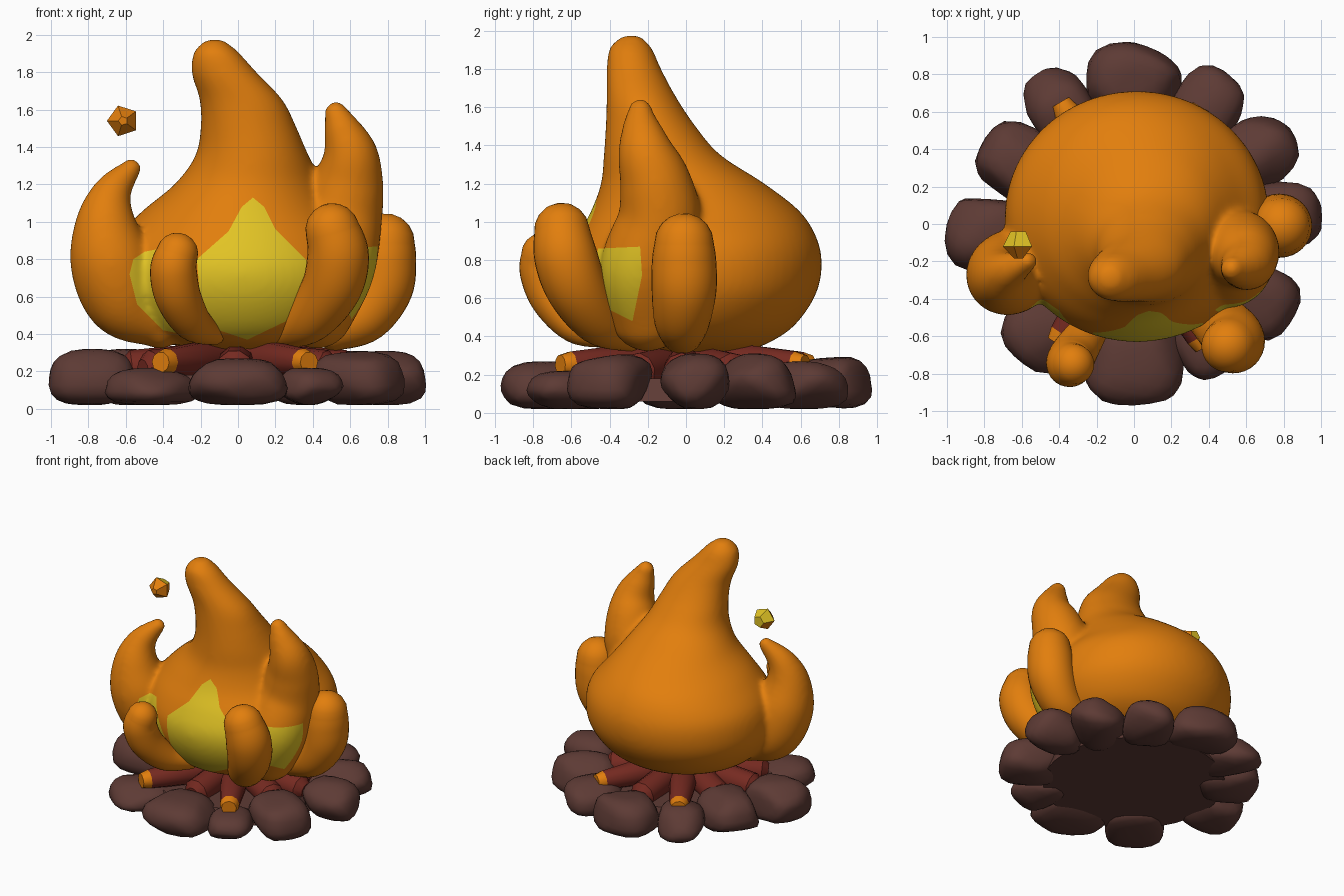
import bpy, bmesh, math, random
from mathutils import Vector, Quaternion

random.seed(11)
if "Cube" in bpy.data.objects:
    bpy.data.objects.remove(bpy.data.objects["Cube"])


def material(name, rgb):
    m = bpy.data.materials.new(name)
    m.use_nodes = True
    m.diffuse_color = (*rgb, 1)
    bsdf = next(n for n in m.node_tree.nodes if n.type == 'BSDF_PRINCIPLED')
    bsdf.inputs["Base Color"].default_value = (*rgb, 1)
    bsdf.inputs["Roughness"].default_value = 0.8
    return m


ORANGE = material("flame orange", (0.76, 0.21, 0.004))
YELLOW = material("flame yellow", (0.76, 0.55, 0.018))
STONE = material("stone brown", (0.11, 0.043, 0.035))
WOOD = material("log red", (0.18, 0.023, 0.015))


def make(name, bm, mats, smooth=True):
    me = bpy.data.meshes.new(name)
    bmesh.ops.recalc_face_normals(bm, faces=bm.faces)
    for f in bm.faces:
        f.smooth = smooth
    bm.to_mesh(me)
    bm.free()
    for m in mats:
        me.materials.append(m)
    ob = bpy.data.objects.new(name, me)
    bpy.context.collection.objects.link(ob)
    return ob


def spline(rows, steps=6):
    """Catmull-Rom through rows of equal length."""
    rows = [Vector(r) for r in rows]
    pts = [rows[0]] + rows + [rows[-1]]
    out = []
    for a, b, c, d in zip(pts, pts[1:], pts[2:], pts[3:]):
        for i in range(steps):
            t = i / steps
            out.append(b + (c - a) * t / 2 + (2 * a - 5 * b + 4 * c - d) * t * t / 2
                       + (3 * b - a - 3 * c + d) * t ** 3 / 2)
    return out + [rows[-1]]


def skin(bm, rings):
    loops = [[bm.verts.new(p) for p in ring] for ring in rings]
    for lo, hi in zip(loops, loops[1:]):
        for i in range(len(lo)):
            j = (i + 1) % len(lo)
            bm.faces.new((lo[i], lo[j], hi[j], hi[i]))
    bm.faces.new(loops[0][::-1])
    bm.faces.new(loops[-1])


def circle(n, turn=0.0):
    return [(math.cos(2 * math.pi * i / n + turn), math.sin(2 * math.pi * i / n + turn))
            for i in range(n)]


def tongue(bm, path, n=32):
    """Round tube through (x, y, z, radius) points with domed ends."""
    pts = [(Vector(p[:3]), p[3]) for p in spline(path)]
    tans = [(pts[min(i + 1, len(pts) - 1)][0] - pts[max(i - 1, 0)][0]).normalized()
            for i in range(len(pts))]
    domes = [math.radians(a) for a in (20, 40, 60, 80)]
    first, last = pts[0], pts[-1]
    start = [(first[0] - tans[0] * first[1] * math.sin(a), first[1] * math.cos(a), tans[0])
             for a in reversed(domes)]
    end = [(last[0] + tans[-1] * last[1] * math.sin(a), last[1] * math.cos(a), tans[-1])
           for a in domes]
    rings = []
    for c, r, t in start + [(p, r, t) for (p, r), t in zip(pts, tans)] + end:
        q = Vector((0, 0, 1)).rotation_difference(t)
        rings.append([c + q @ Vector((x * r, y * r, 0)) for x, y in circle(n)])
    skin(bm, rings)


def inside(u, v, poly):
    hit = False
    for (a, b), (c, d) in zip(poly, poly[1:] + poly[:1]):
        if (b > v) != (d > v) and u < (c - a) * (v - b) / (d - b) + a:
            hit = not hit
    return hit


def paint_patch(bm, poly, axis, side, index):
    """Cut an outline, drawn across one axis (0 = x, 1 = y), into the surface and colour it."""
    across = 1 - axis
    for (a, b), (c, d) in zip(poly, poly[1:] + poly[:1]):
        near = [f for f in bm.faces if side * f.calc_center_median()[across] > .15
                and min(a, c) - .03 < f.calc_center_median()[axis] < max(a, c) + .03
                and min(b, d) - .03 < f.calc_center_median().z < max(b, d) + .03]
        geom = set(near)
        for f in near:
            geom.update(f.verts, f.edges)
        point, normal = Vector((0, 0, b)), Vector((0, 0, c - a))
        point[axis], normal[axis] = a, b - d
        bmesh.ops.bisect_plane(bm, geom=list(geom), dist=1e-5, plane_co=point,
                               plane_no=normal.normalized())
    for f in bm.faces:
        p = f.calc_center_median()
        if side * p[across] > .15 and inside(p[axis], p.z, poly):
            f.material_index = index


# Main fire: levels of (z, x min, x max, y min, y max)
levels = [(.32, -.2, .24, -.25, .3), (.36, -.42, .45, -.42, .42), (.45, -.57, .6, -.53, .56),
          (.6, -.67, .7, -.61, .67), (.75, -.69, .72, -.63, .71), (.9, -.65, .68, -.58, .69),
          (1.05, -.52, .56, -.5, .6), (1.2, -.34, .46, -.445, .41), (1.35, -.23, .38, -.43, .18),
          (1.5, -.2, .315, -.42, .05), (1.65, -.205, .24, -.415, -.05), (1.8, -.25, .1, -.415, -.13),
          (1.91, -.235, 0, -.4, -.18), (1.975, -.17, -.08, -.33, -.24)]
bm = bmesh.new()
skin(bm, [[((a + b) / 2 + x * (b - a) / 2, (c + d) / 2 + y * (d - c) / 2, z) for x, y in circle(64)]
          for z, a, b, c, d in spline(levels)])
# Two tall side tongues that melt into the main fire
tongue(bm, [(.42, -.2, .52, .2), (.5, -.22, .75, .23), (.55, -.14, 1.0, .22),
            (.59, -.16, 1.2, .19), (.6, -.21, 1.36, .15), (.555, -.235, 1.5, .1),
            (.525, -.24, 1.58, .065)])
tongue(bm, [(-.42, -.2, .45, .13), (-.6, -.23, .58, .21), (-.68, -.27, .8, .22),
            (-.705, -.28, 1.0, .165), (-.67, -.25, 1.16, .105), (-.57, -.2, 1.285, .055)])
fire = make("main_fire", bm, [ORANGE, YELLOW])
remesh = fire.modifiers.new("blend", 'REMESH')
remesh.mode = 'VOXEL'
remesh.voxel_size = 0.018
relax = fire.modifiers.new("relax", 'SMOOTH')
relax.factor = 0.5
relax.iterations = 14
blended = bpy.data.meshes.new_from_object(
    fire.evaluated_get(bpy.context.evaluated_depsgraph_get()))
fire.modifiers.clear()
fire.data = blended

# Yellow glow areas: two outlined from the front, one from the left side
glow_centre = [(-.22, .8), (-.05, .95), (.02, 1.08), (.08, 1.13), (.14, 1.08), (.2, .96),
               (.37, .79), (.36, .6), (.28, .48), (.05, .37), (-.1, .42), (-.2, .56)]
glow_right = [(-.58, .72), (-.56, .8), (-.5, .84), (-.4, .86), (-.3, .7), (-.2, .5),
              (-.2, .38), (-.4, .42), (-.54, .56)]
glow_left = [(-.48, .75), (-.46, .86), (-.24, .87), (-.23, .72), (-.28, .48), (-.42, .55)]
bm = bmesh.new()
bm.from_mesh(blended)
paint_patch(bm, glow_centre, 0, -1, 1)
paint_patch(bm, glow_right, 0, -1, 1)
paint_patch(bm, glow_left, 1, 1, 1)
for f in bm.faces:
    f.smooth = True
bm.to_mesh(blended)
bm.free()

# Small separate tongues around the front and left
tongues = {
    "front_right_flame": [(-.13, -.42, .4, .06), (-.24, -.57, .46, .1), (-.32, -.69, .6, .122),
                          (-.345, -.745, .74, .125), (-.325, -.75, .83, .112)],
    "front_left_flame": [(.24, -.3, .4, .08), (.38, -.45, .48, .13), (.5, -.57, .65, .16),
                         (.535, -.63, .82, .165), (.505, -.65, .955, .145)],
    "left_flame": [(.52, -.02, .43, .12), (.67, -.02, .5, .15), (.765, -.01, .65, .17),
                   (.785, -.01, .8, .168), (.79, -.01, .89, .155)],
}
for name, path in tongues.items():
    bm = bmesh.new()
    tongue(bm, path)
    make(name, bm, [ORANGE])

# Floating spark: a five-sided gem
bm = bmesh.new()
skin(bm, [[(-.615 + a * r, -.11 + y, 1.54 + b * r) for a, b in circle(5, math.pi)]
          for y, r in ((-.075, .025), (-.01, .086), (.07, .045))])
bmesh.ops.recalc_face_normals(bm, faces=bm.faces)
for f in bm.faces:
    f.material_index = int(f.normal.y > .3 and f.normal.z > -.3 and f.normal.x < .5)
make("spark", bm, [ORANGE, YELLOW], smooth=False)

# Ring of stones: x, y, half length around the ring, half depth, top height
stones = [(0, .81, .25, .16, .3), (.41, .66, .18, .17, .27), (.68, .39, .19, .19, .31),
          (.84, .05, .18, .16, .31), (.68, -.41, .2, .19, .31), (.4, -.67, .16, .15, .22),
          (0, -.78, .26, .19, .27), (-.49, -.58, .21, .19, .22), (-.83, -.05, .2, .18, .32),
          (-.64, .34, .2, .19, .32), (-.42, .66, .17, .17, .27)]
inward = .05
for i, (x, y, along, depth, top) in enumerate(stones):
    bm = bmesh.new()
    bmesh.ops.create_icosphere(bm, subdivisions=3, radius=1)
    bumps = [(Vector([random.uniform(-1, 1) for _ in range(3)]).normalized(),
              random.uniform(.75, .95)) for _ in range(6)]
    turn = Quaternion((0, 0, 1), math.atan2(y, x) + math.pi / 2)
    centre = Vector((x, y, 0)) - Vector((x, y, 0)).normalized() * inward
    centre.z = top / 2 + .01
    for v in bm.verts:
        p = v.co / sum(abs(c) ** 3 for c in v.co) ** (1 / 3)
        for axis, cut in bumps:
            p -= axis * max(0, p.dot(axis) - cut) * .6
        taper = 1 - .1 * p.z
        p = Vector((p.x * along * taper, p.y * (depth + inward) * taper, p.z * (top - .02) / 2))
        v.co = turn @ p + centre
    make(f"stone_{i + 1}", bm, [STONE])

# Hearth floor joining the stones
bm = bmesh.new()
bmesh.ops.create_cone(bm, cap_ends=True, segments=32, radius1=.66, radius2=.62, depth=.12)
bmesh.ops.translate(bm, verts=bm.verts, vec=(0, 0, .12))
make("hearth_floor", bm, [STONE], smooth=False)

# Logs leaning in to the middle: long ones show glowing cut ends, short ones sit behind stones
logs = [(-123, .76), (-60, .76), (60, .72), (121, .76),
        (-92, .55), (-28, .58), (-2, .62), (27, .58), (90, .6), (152, .58), (183, .62), (212, .6)]
for i, (angle, reach) in enumerate(logs):
    long = reach > .7
    out = Vector((math.cos(math.radians(angle)), math.sin(math.radians(angle)), 0))
    foot, head = out * reach + Vector((0, 0, .25 if long else .21)), Vector((0, 0, .27))
    bm = bmesh.new()
    q = Vector((0, 0, 1)).rotation_difference((foot - head).normalized())
    skin(bm, [[head.lerp(foot, t) + q @ Vector((a * r, b * r, 0)) for a, b in circle(10)]
              for t, r in ((0, .06), (.5, .1), (.92, .072 if long else .1), (1, .055))])
    for f in bm.faces:
        f.material_index = int(long and f.calc_center_median().xy.length > reach * .95)
    log = make(f"log_{i + 1}", bm, [WOOD, ORANGE])
    bpy.context.view_layer.objects.active = log
    log.select_set(True)
    bpy.ops.object.shade_smooth_by_angle(angle=math.radians(40))
    log.select_set(False)
